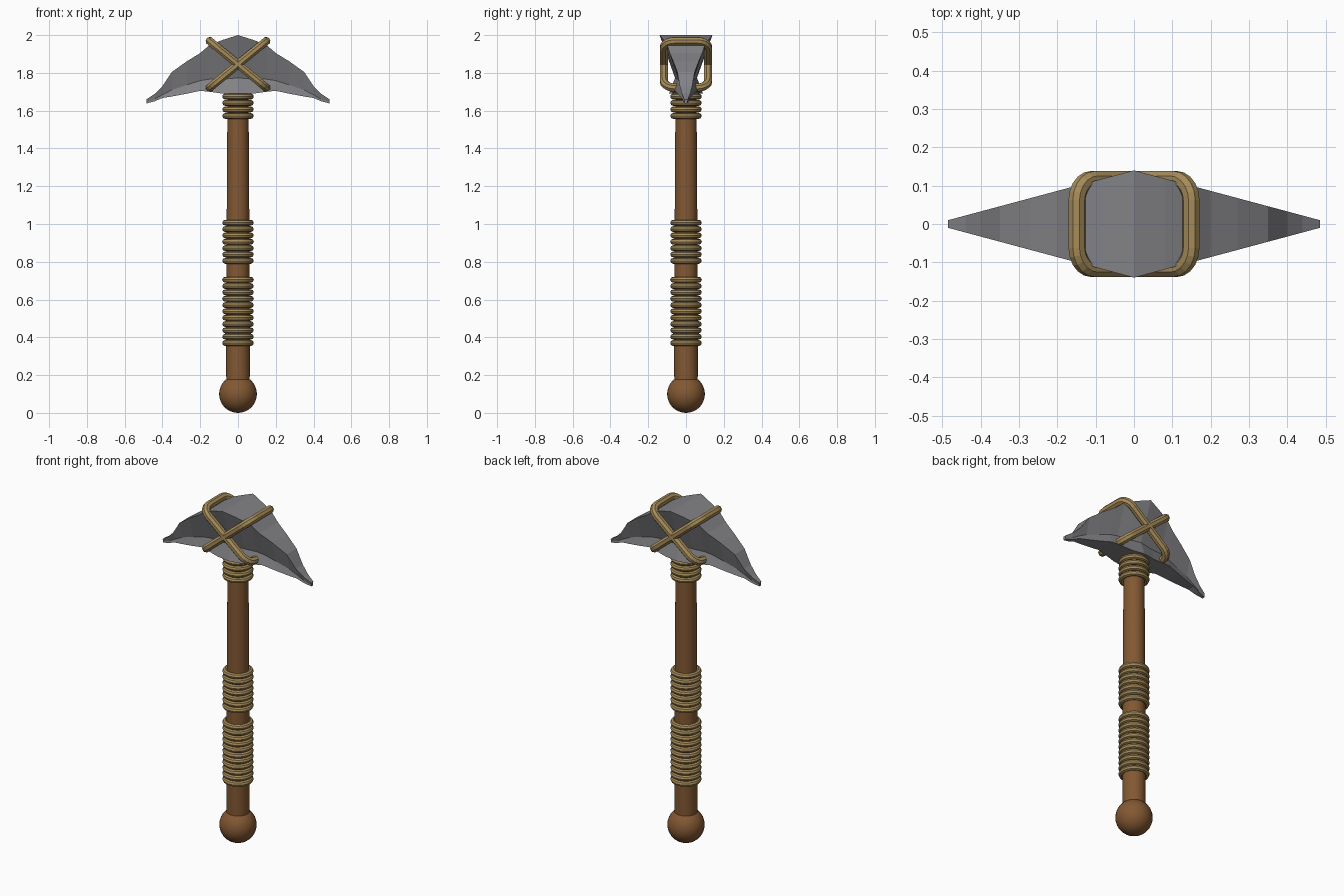
import bpy, bmesh, math
from mathutils import Vector

if "Cube" in bpy.data.objects:
    bpy.data.objects.remove(bpy.data.objects["Cube"])


def material(name, rgb):
    m = bpy.data.materials.new(name)
    m.diffuse_color = (*rgb, 1)
    m.use_nodes = True
    m.node_tree.nodes["Principled BSDF"].inputs["Base Color"].default_value = m.diffuse_color
    return m


WOOD = material("brown wood", (0.225, 0.098, 0.032))
ROPE = material("tan rope", (0.38, 0.26, 0.10))
STONE = material("grey stone", (0.225, 0.225, 0.24))


def finish(name, mat, smooth=True):
    ob = bpy.context.object
    ob.name = name
    ob.data.materials.append(mat)
    if smooth:
        bpy.ops.object.shade_smooth_by_angle(angle=math.radians(40))
    return ob


def mesh_object(name, bm, mat, smooth):
    bmesh.ops.recalc_face_normals(bm, faces=bm.faces)
    me = bpy.data.meshes.new(name)
    bm.to_mesh(me)
    bm.free()
    ob = bpy.data.objects.new(name, me)
    bpy.context.collection.objects.link(ob)
    bpy.context.view_layer.objects.active = ob
    ob.select_set(True)
    return finish(name, mat, smooth)


# Round pommel
bpy.ops.mesh.primitive_uv_sphere_add(segments=32, ring_count=16, radius=0.1, location=(0, 0, 0.1))
finish("pommel", WOOD)

# Handle, slightly thicker towards the bottom
bm = bmesh.new()
prev = None
for r, z in [(0.062, 0.15), (0.063, 0.36), (0.060, 1.0), (0.058, 1.36), (0.055, 1.71)]:
    ring = [bm.verts.new((r * math.cos(a * math.tau / 32), r * math.sin(a * math.tau / 32), z))
            for a in range(32)]
    if prev:
        for i in range(32):
            bm.faces.new((prev[i], prev[(i + 1) % 32], ring[(i + 1) % 32], ring[i]))
    else:
        bm.faces.new(ring)
    prev = ring
bm.faces.new(prev)
mesh_object("handle", bm, WOOD, True)

# Rope coils: (name, lowest ring, highest ring, count)
for name, lo, hi, n in [("lower_grip", 0.37, 0.705, 11), ("upper_grip", 0.805, 1.007, 7),
                        ("neck_wrap", 1.572, 1.675, 4)]:
    for i in range(n):
        bpy.ops.mesh.primitive_torus_add(major_segments=32, minor_segments=8, major_radius=0.068,
                                         minor_radius=0.0155,
                                         location=(0, 0, lo + (hi - lo) * i / (n - 1)))
        finish(f"{name}_ring_{i + 1}", ROPE)

# Stone head: waisted cross-sections lofted along x; (x, top z, bottom z)
half = [(0.0, 2.0, 1.69), (0.08, 1.975, 1.69), (0.15, 1.948, 1.70), (0.20, 1.905, 1.705),
        (0.27, 1.862, 1.69), (0.35, 1.805, 1.675), (0.40, 1.73, 1.667),
        (0.44, 1.69, 1.65), (0.485, 1.66, 1.638)]
stations = [(-x, t, b) for x, t, b in half[:0:-1]] + half
bm = bmesh.new()
prev = None
for x, top, bot in stations:
    k = 1 - abs(x) / 0.485
    w = 0.01 + 0.13 * k
    waist, base = 0.008 + 0.05 * k, 0.008 + 0.082 * k
    mid = bot + 0.27 * (top - bot)
    sec = [(w, top), (waist, mid), (base, bot), (-base, bot), (-waist, mid), (-w, top)]
    ring = [bm.verts.new((x, y, z)) for y, z in sec]
    if prev:
        for i in range(6):
            bm.faces.new((prev[i], prev[(i + 1) % 6], ring[(i + 1) % 6], ring[i]))
    else:
        bm.faces.new(ring)
    prev = ring
bm.faces.new(prev)
mesh_object("stone_head", bm, STONE, False)


# Crossed lashings: eight-sided tube swept round a tilted rounded rectangle
def lashing(name, tilt, hl=0.193, hw=0.117, corner=0.055, r=0.023):
    bm = bmesh.new()
    u = Vector((math.cos(tilt), 0, math.sin(tilt)))
    v = Vector((0, 1, 0))
    n = u.cross(v)
    rings = []
    for q, (sx, sy) in enumerate([(1, 1), (-1, 1), (-1, -1), (1, -1)]):
        for s in range(6):
            a = (q + s / 5) * math.pi / 2
            out = u * math.cos(a) + v * math.sin(a)
            c = Vector((0, 0, 1.845)) + u * sx * (hl - corner) + v * sy * (hw - corner) + out * corner
            rings.append([bm.verts.new(c + r * (out * math.cos(b) + n * math.sin(b)))
                          for b in ((j + 0.5) * math.pi / 4 for j in range(8))])
    for i, ring in enumerate(rings):
        nxt = rings[(i + 1) % len(rings)]
        for j in range(8):
            k = (j + 1) % 8
            bm.faces.new((ring[j], ring[k], nxt[k], nxt[j]))
    mesh_object(name, bm, ROPE, False)


lashing("lashing_rising", math.radians(39.5))
lashing("lashing_falling", math.radians(-39.5))
